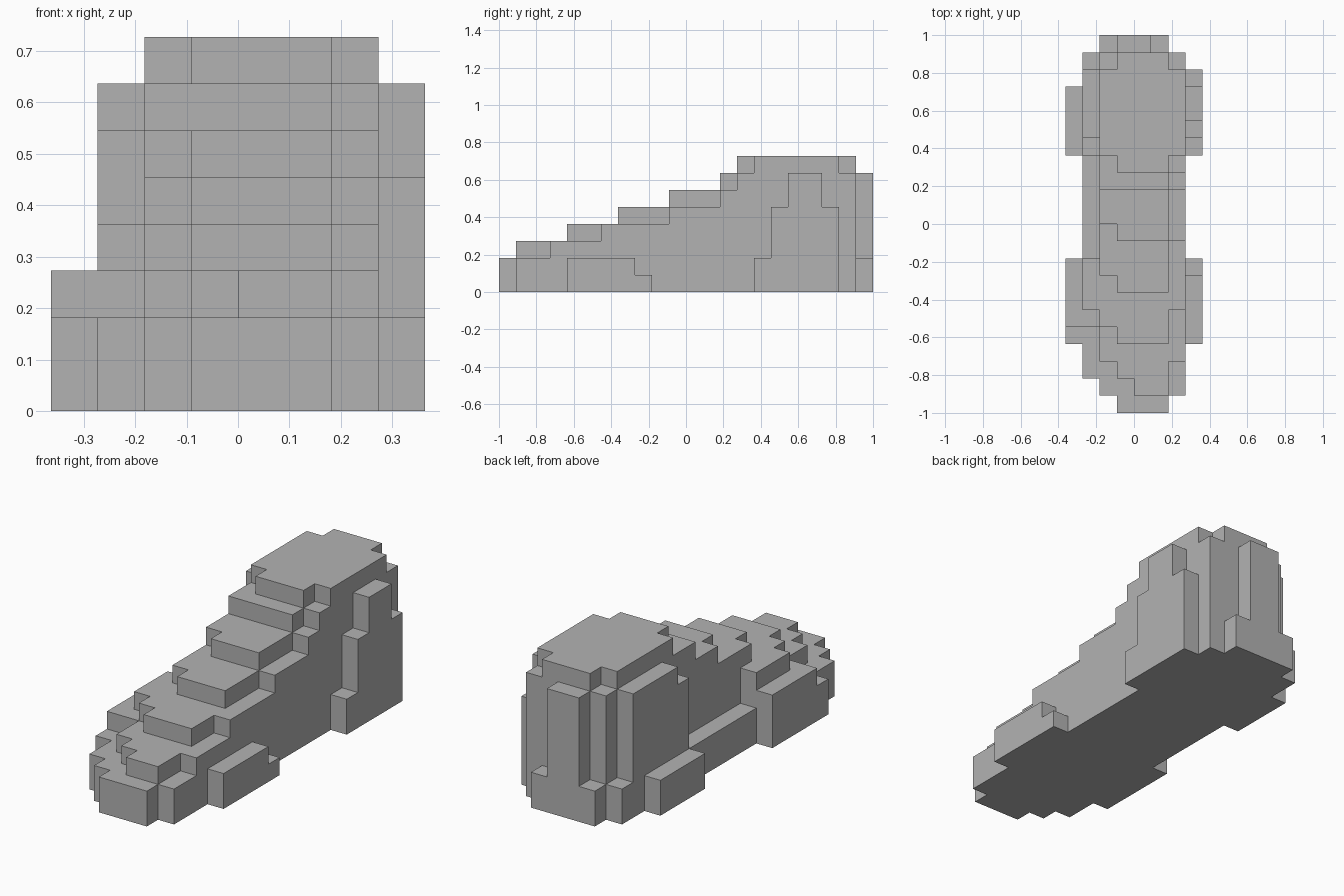
import bpy
import bmesh

UNIT = 1 / 11  # edge length of one block

if "Cube" in bpy.data.objects:
    bpy.data.objects.remove(bpy.data.objects["Cube"], do_unlink=True)

grey = bpy.data.materials.new("plain grey")
grey.use_nodes = True
grey.diffuse_color = (0.45, 0.45, 0.45, 1)
grey.node_tree.nodes["Principled BSDF"].inputs["Base Color"].default_value = grey.diffuse_color

heights = {}  # (x, y) cell -> height in blocks


def steps(columns, start, *runs):
    """Fill columns with (end, height) runs that go from front to back."""
    for end, height in runs:
        for y in range(start, end):
            for x in columns:
                heights[x, y] = height
        start = end


# Middle ridge, rising from the front to the tall back
steps(range(-1, 2), -10, (-7, 3), (-4, 4), (-1, 5), (2, 6), (3, 7), (10, 8))
# Low front lip and rounded front corner
steps(range(-1, 2), -11, (-10, 2))
steps([-1], -10, (-9, 2))
# Back rib with low ledges on both sides
steps(range(-2, 2), 10, (11, 2))
steps(range(-1, 1), 10, (11, 7))
# Shoulders beside the ridge
steps([-2], -10, (-8, 2), (-6, 3), (-3, 4), (0, 5), (2, 6), (4, 7), (9, 8), (10, 7))
steps([2], -10, (-8, 2), (-5, 3), (-1, 4), (2, 5), (3, 6), (4, 7), (9, 8), (10, 7))
# Right flank with its long recess
steps([-3], -9, (-6, 2), (-5, 3), (-2, 4), (4, 2), (5, 6), (9, 7), (10, 2))
# Outer side blocks, right then left
steps([-4], -7, (-6, 2), (-2, 3))
steps([-4], 4, (8, 2))
steps([3], -7, (-3, 2), (-2, 1))
steps([3], 4, (5, 2), (6, 5), (8, 7), (9, 5))

# Closed skin around the filled cells
bm = bmesh.new()


def quad(*corners):
    bm.faces.new([bm.verts.new([c * UNIT for c in p]) for p in corners])


for (x, y), h in heights.items():
    ring = [(x, y), (x + 1, y), (x + 1, y + 1), (x, y + 1)]
    quad(*[(*p, h) for p in ring])
    quad(*[(*p, 0) for p in reversed(ring)])
    sides = [(x, y - 1), (x + 1, y), (x, y + 1), (x - 1, y)]
    for i, cell in enumerate(sides):
        a, b = ring[i], ring[(i + 1) % 4]
        for z in range(heights.get(cell, 0), h):
            quad((*a, z), (*b, z), (*b, z + 1), (*a, z + 1))

# Merge the blocks into large flat faces
bmesh.ops.remove_doubles(bm, verts=bm.verts, dist=UNIT / 100)
bmesh.ops.dissolve_limit(bm, angle_limit=0.01, verts=bm.verts, edges=bm.edges)

mesh = bpy.data.meshes.new("stepped_body")
bm.to_mesh(mesh)
bm.free()
mesh.materials.append(grey)
body = bpy.data.objects.new("stepped_body", mesh)
bpy.context.collection.objects.link(body)
